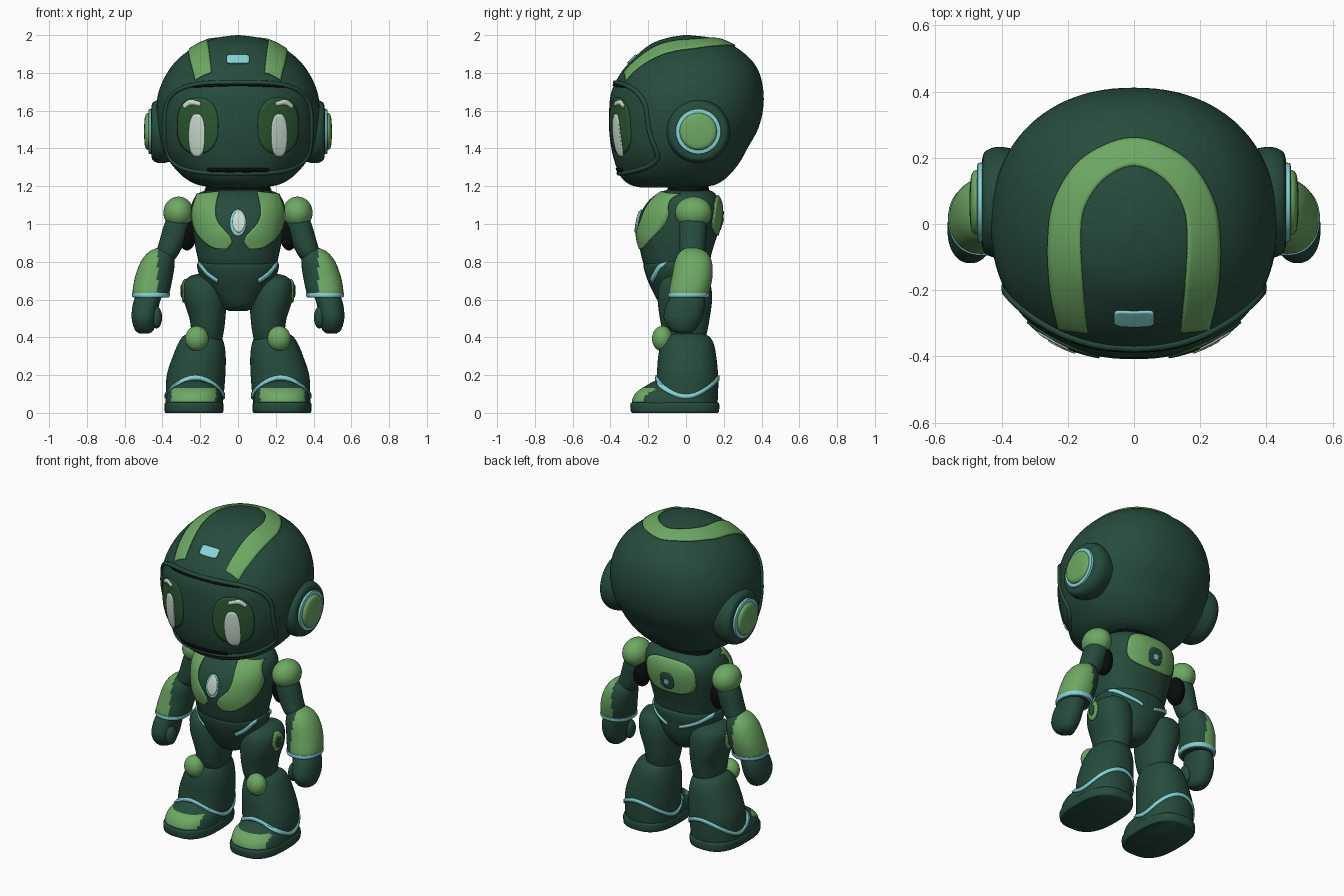
import bpy, bmesh, math
from mathutils import Vector
from mathutils.bvhtree import BVHTree

if "Cube" in bpy.data.objects:
    bpy.data.objects.remove(bpy.data.objects["Cube"])


def material(name, r, g, b):
    lin = lambda c: c / 12.92 if c <= 0.04045 else ((c + 0.055) / 1.055) ** 2.4
    m = bpy.data.materials.new(name)
    m.diffuse_color = (lin(r), lin(g), lin(b), 1)
    m.use_nodes = True
    m.node_tree.nodes["Principled BSDF"].inputs["Base Color"].default_value = m.diffuse_color
    return m


DARK = material("dark_green", 0.15, 0.295, 0.24)
LIGHT = material("light_green", 0.43, 0.66, 0.39)
MID = material("mid_green", 0.17, 0.34, 0.19)
CYAN = material("cyan", 0.52, 0.83, 0.84)
WHITE = material("pale_white", 0.80, 0.87, 0.82)
BLACK = material("black", 0.04, 0.05, 0.05)


def smooth(pts, k=5):
    """Catmull-Rom resampling of tuples of any length."""
    out = []
    for i in range(len(pts) - 1):
        p0, p1, p2, p3 = pts[max(i - 1, 0)], pts[i], pts[i + 1], pts[min(i + 2, len(pts) - 1)]
        for j in range(k):
            t = j / k
            out.append(tuple(0.5 * (2 * b + (c - a) * t + (2 * a - 5 * b + 4 * c - d) * t * t
                                    + (3 * b - a - 3 * c + d) * t ** 3)
                             for a, b, c, d in zip(p0, p1, p2, p3)))
    return out + [tuple(pts[-1])]


def finish(name, bm, mats):
    bmesh.ops.remove_doubles(bm, verts=bm.verts, dist=1e-5)
    bmesh.ops.recalc_face_normals(bm, faces=bm.faces)
    tree = BVHTree.FromBMesh(bm)
    me = bpy.data.meshes.new(name)
    bm.to_mesh(me)
    bm.free()
    for m in mats:
        me.materials.append(m)
    me.polygons.foreach_set("use_smooth", [True] * len(me.polygons))
    me.set_sharp_from_angle(angle=math.radians(40))
    ob = bpy.data.objects.new(name, me)
    bpy.context.collection.objects.link(ob)
    return ob, tree


def power(a, n):
    c, s = math.cos(a), math.sin(a)
    return (math.copysign(abs(c) ** (2 / n), c), math.copysign(abs(s) ** (2 / n), s))


def loft(name, rings, mats, n=2.2, s=1, seg=48, rule=None, place=None, k=5):
    """Skin of oval rings (z, centre x, half width, front y, back y); returns its ray tree."""
    bm = bmesh.new()
    rows = []
    for z, cx, rx, yf, yb in smooth(rings, k):
        row = []
        for i in range(seg):
            c, d = power(2 * math.pi * i / seg, n)
            p = (s * (cx + rx * c), (yf + yb) / 2 + (yb - yf) / 2 * d, z)
            row.append(bm.verts.new(place(p) if place else p))
        rows.append(row)
    for a, b in zip(rows, rows[1:]):
        for i in range(seg):
            j = (i + 1) % seg
            bm.faces.new((a[i], a[j], b[j], b[i]))
    bm.faces.new(rows[0])
    bm.faces.new(rows[-1])
    if rule:
        for f in bm.faces:
            c = f.calc_center_median()
            f.material_index = rule(abs(c.x), c.y, c.z)
    return finish(name, bm, mats)[1]


def ball(name, centre, radii, mat):
    bm = bmesh.new()
    bmesh.ops.create_uvsphere(bm, u_segments=32, v_segments=20, radius=1)
    bmesh.ops.scale(bm, vec=radii, verts=bm.verts)
    bmesh.ops.translate(bm, vec=centre, verts=bm.verts)
    finish(name, bm, [mat])


RAYS = {"front": lambda a, b: ((a, -1, b), (0, 1, 0)),
        "back": lambda a, b: ((a, 1, b), (0, -1, 0)),
        "top": lambda a, b: ((a, b, 2.6), (0, 0, -1)),
        "left": lambda a, b: ((-1.2, a, b), (1, 0, 0)),
        "right": lambda a, b: ((1.2, a, b), (-1, 0, 0))}


def project(trees, ray, lift):
    o, d = Vector(ray[0]), Vector(ray[1])
    hits = [h for h in (t.ray_cast(o, d) for t in trees) if h[0]]
    h = min(hits, key=lambda h: h[3]) if hits else trees[0].find_nearest(o + d * 0.9)
    return h[0] + h[1] * lift


def plate(name, trees, fn, mat, nu=40, nv=6, lift=0.002):
    """Thin painted plate laid on a surface; fn(u, v) gives a ray."""
    bm = bmesh.new()
    g = [[bm.verts.new(project(trees, fn(i / nu, j / nv), lift)) for j in range(nv + 1)]
         for i in range(nu + 1)]
    bmesh.ops.remove_doubles(bm, verts=[], dist=0)
    for i in range(nu):
        for j in range(nv):
            bm.faces.new((g[i][j], g[i + 1][j], g[i + 1][j + 1], g[i][j + 1]))
    ob, _ = finish(name, bm, [mat])
    mod = ob.modifiers.new("thickness", "SOLIDIFY")
    mod.thickness, mod.offset = 0.008, 0


def oval(cx, cz, rx, rz, view, n=2):
    def fn(u, v):
        c, s = power(2 * math.pi * u, n)
        return RAYS[view](cx + rx * c * v, cz + rz * s * v)
    return fn


def strip(edge_a, edge_b, view, s=1):
    a, b = smooth(edge_a, 10), smooth(edge_b, 10)

    def fn(u, v):
        i = round(u * (len(a) - 1))
        p, q = a[i], b[i]
        return RAYS[view](s * (p[0] + (q[0] - p[0]) * v), p[1] + (q[1] - p[1]) * v)
    return fn


# Helmet head
head = [loft("head", [
    (1.193, 0, .13, -.24, .08), (1.21, 0, .22, -.30, .16), (1.25, 0, .29, -.345, .22),
    (1.32, 0, .355, -.375, .28), (1.40, 0, .40, -.395, .325), (1.50, 0, .425, -.407, .38),
    (1.60, 0, .432, -.407, .407), (1.70, 0, .42, -.395, .41), (1.80, 0, .375, -.345, .388),
    (1.88, 0, .31, -.275, .335), (1.95, 0, .21, -.19, .24), (1.985, 0, .115, -.10, .14),
    (2.0, 0, .01, -.01, .02)], [DARK], seg=96)]

# Visor rim and dark creases inside it
rim = bpy.data.curves.new("visor_rim", "CURVE")
rim.dimensions, rim.bevel_depth, rim.bevel_resolution = "3D", 0.013, 3
sp = rim.splines.new("POLY")
sp.points.add(95)
for i, p in enumerate(sp.points):
    c, d = power(2 * math.pi * i / 96, 3.6)
    p.co = (*project(head, RAYS["front"](.387 * c, 1.508 + .24 * d), 0.0), 1)
sp.use_cyclic_u = True
rim.materials.append(DARK)
bpy.context.collection.objects.link(bpy.data.objects.new("visor_rim", rim))
plate("visor_top_crease", head, strip([(-.24, 1.722), (0, 1.73), (.24, 1.722)],
      [(-.24, 1.735), (0, 1.74), (.24, 1.735)], "front"), BLACK, nv=2)
plate("visor_bottom_crease", head, strip([(-.16, 1.297), (0, 1.297), (.16, 1.297)],
      [(-.16, 1.276), (0, 1.276), (.16, 1.276)], "front"), BLACK, nv=2)

# Horseshoe stripe and plaque on the crown
outer = [(.225, -.315), (.25, -.2), (.257, -.05), (.235, .08), (.15, .2), (0, .258)]
inner = [(.14, -.325), (.152, -.2), (.16, -.05), (.148, .05), (.09, .135), (0, .175)]
both = lambda e: e + [(-x, y) for x, y in e[-2::-1]]
plate("crown_stripe", head, strip(both(outer), both(inner), "top"), LIGHT, nu=100, nv=8, lift=.004)
plate("crown_plaque", head, oval(0, 1.87, .06, .022, "front", 6), CYAN, lift=.004)

# Neck, torso and pelvis
loft("neck", [(1.12, 0, .17, -.11, .13), (1.17, 0, .18, -.10, .125), (1.23, 0, .15, -.09, .11)], [BLACK])
torso = [loft("torso", [
    (.70, 0, .15, -.165, .09), (.78, 0, .20, -.22, .12), (.86, 0, .222, -.243, .14),
    (.95, 0, .237, -.26, .168), (1.05, 0, .25, -.243, .188), (1.12, 0, .24, -.20, .182),
    (1.165, 0, .205, -.145, .15), (1.18, 0, .15, -.10, .12)], [DARK], n=2.3, seg=64)]
pelvis = [loft("pelvis", [
    (.54, 0, .05, -.08, .04), (.565, 0, .09, -.13, .075), (.64, 0, .15, -.175, .115),
    (.72, 0, .20, -.21, .13), (.78, 0, .217, -.225, .135), (.805, 0, .205, -.21, .125)], [DARK], seg=64)]

# Chest gem and back panel
plate("chest_gem_rim", torso, oval(0, 1.005, .043, .07, "front"), CYAN, lift=.004)
plate("chest_gem", torso, oval(.004, 1.01, .032, .055, "front"), WHITE, lift=.009)
plate("back_panel", torso, oval(0, 1.045, .17, .105, "back", 3), LIGHT, nv=10, lift=.004)
plate("back_port", torso, oval(0, 1.02, .045, .05, "back", 3), DARK, lift=.008)
plate("back_light", torso, oval(0, 1.015, .016, .016, "back", 8), CYAN, lift=.012)

for s, side in ((-1, "left"), (1, "right")):
    nm = lambda part: part + "_" + side

    # Eyes
    plate(nm("eye_patch"), head, oval(s * .212, 1.52, .108, .148, "front", 2.4), MID, nv=10)
    plate(nm("eye"), head, oval(s * .214, 1.47, .04, .112, "front", 2.6), WHITE, nv=8, lift=.007)
    plate(nm("eye_glint"), head, strip([(.285, 1.63), (.25, 1.656), (.195, 1.645)],
          [(.28, 1.61), (.245, 1.63), (.195, 1.622)], "front", s), WHITE, nv=2, lift=.007)

    # Ear pods, built along x
    pod = lambda p, s=s: (s * p[2], .065 + p[1], 1.49 + p[0])
    disc = lambda x, r: (x, 0, r, -r, r)
    loft(nm("ear_pad"), [disc(.34, .155), disc(.40, .168), disc(.44, .16), disc(.458, .135),
         disc(.46, .05)], [DARK], n=2, place=pod)
    loft(nm("ear_ring"), [disc(.44, .12), disc(.466, .12), disc(.474, .11), disc(.474, .05)],
         [CYAN], n=2, place=pod, k=2)
    loft(nm("ear_cap"), [disc(.45, .098), disc(.478, .098), disc(.492, .08), disc(.497, .03)],
         [LIGHT], n=2, place=pod)

    # Chest plates and belt lines
    plate(nm("chest_plate"), torso, strip(
        [(.10, 1.168), (.118, 1.08), (.105, 1.01), (.045, .94), (.03, .905)],
        [(.215, 1.155), (.243, 1.05), (.215, .95), (.14, .88), (.06, .868)], "front", s),
        LIGHT, nv=12, lift=.004)
    plate(nm("belt_front"), pelvis + torso, strip([(.205, .805), (.16, .75), (.105, .71)],
          [(.205, .78), (.16, .725), (.105, .688)], "front", s), CYAN, nv=2, lift=.004)
    plate(nm("belt_back"), pelvis + torso, strip([(.205, .805), (.14, .76), (.04, .72)],
          [(.205, .78), (.14, .738), (.04, .70)], "back", s), CYAN, nv=2, lift=.004)

    # Arm
    ball(nm("armpit_joint"), (s * .27, .05, .95), (.05, .06, .09), BLACK)
    ball(nm("shoulder"), (s * .315, .04, 1.06), (.08, .098, .085), LIGHT)
    loft(nm("upper_arm"), [(.80, .385, .04, .0, .08), (.84, .375, .06, -.03, .10),
         (.91, .348, .068, -.035, .105), (.99, .325, .068, -.035, .11), (1.05, .31, .06, -.03, .1)],
         [DARK], s=s)
    loft(nm("forearm"), [(.61, .462, .085, -.085, .105), (.64, .46, .098, -.09, .122),
         (.72, .445, .10, -.075, .14), (.80, .425, .09, -.06, .137), (.85, .41, .065, -.035, .11),
         (.875, .405, .02, .0, .06)], [DARK, LIGHT], s=s,
         rule=lambda x, y, z: int(x > .425 and z > .635))
    loft(nm("cuff"), [(.612, .461, .095, -.092, .118), (.62, .461, .101, -.096, .124),
         (.636, .46, .101, -.094, .125)], [CYAN], s=s, k=2)
    loft(nm("hand"), [(.42, .495, .025, -.04, .02), (.44, .496, .05, -.085, .05),
         (.50, .495, .068, -.118, .085), (.57, .488, .07, -.105, .10), (.62, .472, .07, -.08, .095)],
         [DARK], s=s)
    ball(nm("thumb"), (s * .432, -.055, .505), (.03, .042, .058), DARK)

    # Leg
    thigh = loft(nm("thigh"), [(.36, .165, .075, -.09, .09), (.42, .162, .085, -.12, .11),
                 (.50, .162, .095, -.138, .125), (.60, .175, .113, -.15, .138),
                 (.68, .182, .108, -.14, .13), (.72, .19, .07, -.10, .10),
                 (.735, .195, .02, -.03, .03)], [DARK], s=s)
    plate(nm("hip_badge"), [thigh], oval(-.02, .645, .045, .06, side), LIGHT, lift=.004)
    plate(nm("hip_badge_centre"), [thigh], oval(-.02, .645, .022, .032, side), MID, lift=.008)
    shin = loft(nm("shin"), [(.04, .231, .15, -.17, .165), (.10, .228, .153, -.165, .17),
                (.20, .222, .155, -.155, .17), (.30, .205, .14, -.147, .16),
                (.37, .195, .12, -.13, .145), (.41, .19, .095, -.10, .115),
                (.425, .19, .04, -.04, .05)], [DARK], s=s)
    ball(nm("knee_pad"), (s * .218, -.125, .393), (.062, .055, .067), LIGHT)

    # Boot
    toe = loft(nm("toe"), [(.03, .233, .15, -.285, .1), (.07, .233, .15, -.285, .1),
               (.11, .231, .138, -.262, .08), (.145, .23, .105, -.21, .05),
               (.17, .23, .05, -.165, 0)], [DARK, LIGHT], n=2.4, s=s, seg=64,
               rule=lambda x, y, z: int(y < -.165 and .06 < z < .135 and abs(x - .235) < .118))
    loft(nm("sole"), [(0, .233, .15, -.285, .168), (.01, .233, .156, -.293, .175),
         (.045, .233, .157, -.295, .176), (.055, .233, .15, -.288, .17)], [DARK], n=2.7, s=s, k=3)

    def cuff_ray(u, v, s=s):
        a = 2 * math.pi * u
        d = Vector((math.sin(a), -math.cos(a), 0))
        return Vector((s * .225, 0, .075 + .10 * math.cos(a) ** 2 + .024 * v)) + d, -d
    plate(nm("boot_stripe"), [shin, toe], cuff_ray, CYAN, nu=72, nv=2, lift=.003)
